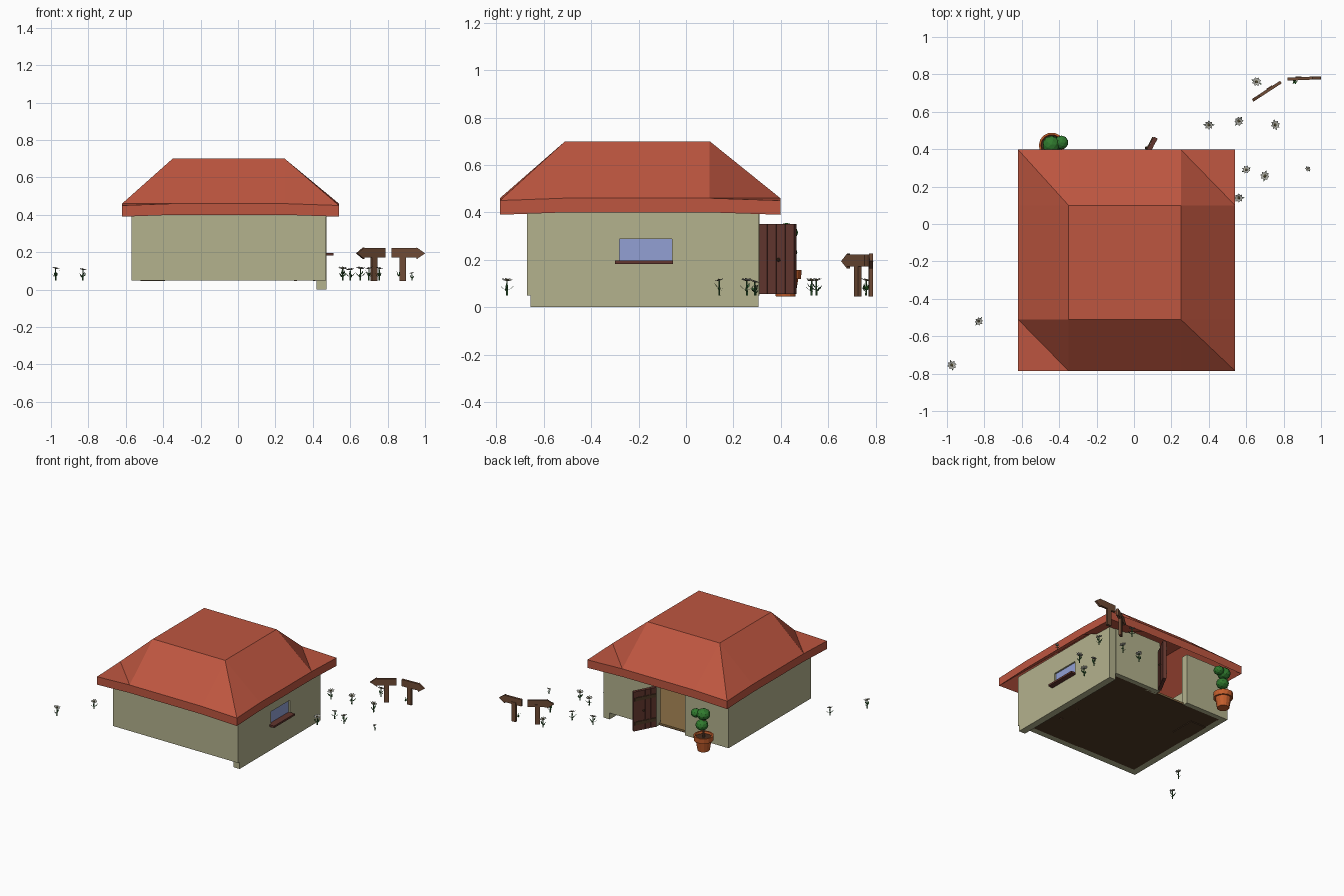
import bpy, bmesh, math
from mathutils import Matrix, Vector

if "Cube" in bpy.data.objects:
    bpy.data.objects.remove(bpy.data.objects["Cube"])


def mat(name, r, g, b):
    m = bpy.data.materials.new(name)
    m.diffuse_color = [((c / 255 + 0.055) / 1.055) ** 2.4 for c in (r, g, b)] + [1]
    m.use_nodes = True
    m.node_tree.nodes["Principled BSDF"].inputs["Base Color"].default_value = m.diffuse_color
    return m


WALL = mat("plaster", 180, 178, 141)
TILE = mat("roof_tile", 190, 86, 64)
FLOOR = mat("floor_wood", 140, 112, 70)
DARK = mat("dark_wood", 80, 58, 38)
DOOR = mat("door_wood", 98, 54, 46)
SIGN = mat("sign_wood", 112, 76, 54)
GLASS = mat("glass", 146, 160, 212)
CLAY = mat("clay", 196, 94, 44)
SOIL = mat("soil", 70, 45, 30)
LEAF = mat("leaf", 48, 122, 46)
STEM = mat("stem", 56, 104, 56)
PETAL = mat("petal", 172, 172, 164)
SEED = mat("seed", 96, 88, 60)


def finish(name, bm, m):
    bmesh.ops.recalc_face_normals(bm, faces=bm.faces)
    me = bpy.data.meshes.new(name)
    bm.to_mesh(me)
    bm.free()
    ob = bpy.data.objects.new(name, me)
    bpy.context.collection.objects.link(ob)
    me.materials.append(m)
    return ob


def add_box(bm, lo, hi, xf=Matrix()):
    lo, hi = Vector(lo), Vector(hi)
    bmesh.ops.create_cube(bm, size=1, matrix=xf @ Matrix.Translation((lo + hi) / 2)
                          @ Matrix.Diagonal((*(hi - lo), 1)))


def boxes(name, m, *spans, xf=Matrix()):
    bm = bmesh.new()
    for lo, hi in spans:
        add_box(bm, lo, hi, xf)
    return finish(name, bm, m)


def lathe(name, profile, loc, m, n=14):
    bm = bmesh.new()
    vs = [bm.verts.new((r, 0, z)) for r, z in profile]
    es = [bm.edges.new(p) for p in zip(vs, vs[1:])]
    bmesh.ops.spin(bm, geom=vs + es, axis=(0, 0, 1), cent=(0, 0, 0),
                   steps=n, angle=2 * math.pi)
    bmesh.ops.remove_doubles(bm, verts=bm.verts, dist=1e-4)
    bmesh.ops.translate(bm, verts=bm.verts, vec=loc)
    return finish(name, bm, m)


# walls and floor
TOP = 0.43
boxes("front_wall", WALL, ((-.57, -.67, .05), (.47, -.62, TOP)))
boxes("left_wall", WALL, ((-.57, -.62, .05), (-.52, .26, TOP)))
boxes("back_wall_left", WALL, ((-.57, .26, .05), (-.21, .31, TOP)))
boxes("back_wall_right", WALL, ((.03, .26, .05), (.42, .31, TOP)))
right_wall = boxes("right_wall", WALL, ((.42, -.655, 0), (.472, .305, TOP)))
boxes("floor", FLOOR, ((-.525, -.625, .056), (.425, .275, .066)))
boxes("floor_underside", DARK, ((-.525, -.625, .05), (.425, .275, .057)))

# window opening, pane and sill
cutter = boxes("window_cutter", WALL, ((.38, -.28, .195), (.52, -.06, .288)))
cutter.hide_render = True
cutter.hide_viewport = True
cut = right_wall.modifiers.new("window", "BOOLEAN")
cut.object = cutter
cut.solver = "EXACT"
boxes("window_pane", GLASS, ((.45, -.28, .195), (.46, -.06, .288)))
boxes("window_sill", DOOR, ((.42, -.30, .182), (.51, -.055, .196)))

# roof: flat-topped grid with one consistent diagonal, shifted copy below, rim between
xs, ys = (-.62, -.35, .25, .54), (-.785, -.51, .10, .398)


def roof_z(i, j):
    inner = (i in (1, 2)) + (j in (1, 2))
    return (.45, .46, .70)[inner]


bm = bmesh.new()
layers = [[[bm.verts.new((x, y, roof_z(i, j) + d)) for j, y in enumerate(ys)]
           for i, x in enumerate(xs)] for d in (0, -.06)]
for g in layers:
    for i in range(3):
        for j in range(3):
            bm.faces.new((g[i][j], g[i + 1][j], g[i][j + 1]))
            bm.faces.new((g[i + 1][j], g[i + 1][j + 1], g[i][j + 1]))
rim = [(0, 0), (1, 0), (2, 0), (3, 0), (3, 1), (3, 2), (3, 3), (2, 3), (1, 3), (0, 3), (0, 2), (0, 1)]
for (a, b), (c, d) in zip(rim, rim[1:] + rim[:1]):
    u, l = layers
    bm.faces.new((u[a][b], u[c][d], l[c][d], l[a][b]))
finish("roof", bm, TILE)

# open door: planks, battens, knobs
swing = Matrix.Translation((.035, .31, 0)) @ Matrix.Rotation(math.radians(62), 4, "Z")
w = .172 / 4
boxes("door", DOOR, *[((i * w + .001, -.012, .055), ((i + 1) * w - .001, .012, .35)) for i in range(4)],
      ((0, -.009, .057), (.172, .009, .348)), xf=swing)
boxes("door_battens", DARK, *[((.005, .012, z), (.167, .017, z + .025)) for z in (.10, .28)], xf=swing)
bm = bmesh.new()
for s in (-1, 1):
    bmesh.ops.create_icosphere(bm, subdivisions=1, radius=.009,
                               matrix=swing @ Matrix.Translation((.10, s * .018, .20)))
finish("door_knobs", bm, DARK)

# simple furniture whose feet show under the floor
boxes("chest", DARK, ((-.52, -.05, .045), (-.39, .14, .14)))
boxes("table", SIGN, ((.29, -.42, .15), (.42, -.22, .165)),
      *[((x, y, .046), (x + .015, y + .015, .15)) for x in (.30, .40) for y in (-.41, -.245)])

# potted topiary
P = (-.44, .42, 0)
lathe("pot", [(0, .045), (.042, .045), (.055, .12), (.067, .12), (.069, .158), (.058, .158),
              (.055, .14)], P, CLAY)
lathe("pot_soil", [(0, .142), (.057, .142)], P, SOIL)
lathe("topiary_trunk", [(0, .14), (.009, .14), (.007, .31), (0, .31)], P, SIGN, 6)
bm = bmesh.new()
for x, y, z, r in ((-.43, .425, .232, .045), (-.442, .424, .315, .048), (-.388, .436, .315, .037)):
    bmesh.ops.create_icosphere(bm, subdivisions=2, radius=r, matrix=Matrix.Translation((x, y, z))
                               @ Matrix.Diagonal((1, 1, .85, 1)))
finish("topiary_leaves", bm, LEAF)


# arrow signs
def arrow_sign(name, loc, deg, length, flip, post_x):
    xf = Matrix.Translation(loc) @ Matrix.Rotation(math.radians(deg), 4, "Z")
    h = length / 2
    pts = [(-h, .172), (h - .045, .172), (h - .045, .163), (h, .194),
           (h - .045, .226), (h - .045, .222), (-h, .222)]
    bm = bmesh.new()
    f = bm.faces.new([bm.verts.new((flip * x, -.008, z)) for x, z in pts])
    ext = bmesh.ops.extrude_face_region(bm, geom=[f])["geom"]
    bmesh.ops.translate(bm, verts=[v for v in ext if isinstance(v, bmesh.types.BMVert)], vec=(0, .016, 0))
    bm.transform(xf)
    finish(name + "_board", bm, SIGN)
    boxes(name + "_post", SIGN, ((post_x - .017, -.006, .045), (post_x + .017, .012, .19)), xf=xf)


arrow_sign("left_sign", (.71, .71, 0), 33, .18, -1, .022)
arrow_sign("right_sign", (.91, .778, 0), 2.5, .18, 1, -.03)


# flowers
def add_leaf(bm, xf, angle, z, reach, rise, width):
    rot = xf @ Matrix.Rotation(angle, 4, "Z")
    path = [(0, z, .3), (reach * .55, z + rise * .35, 1), (reach, z + rise, .1)]
    rows = [[bm.verts.new(rot @ Vector((x, s * width * k, h))) for s in (-1, 1)] for x, h, k in path]
    for a, b in zip(rows, rows[1:]):
        bm.faces.new((a[0], b[0], b[1], a[1]))


def flower(i, x, y, s, turn):
    xf = Matrix.Translation((x, y, .05)) @ Matrix.Rotation(turn, 4, "Z") @ Matrix.Scale(s, 4)
    bm = bmesh.new()
    bmesh.ops.create_cone(bm, cap_ends=True, segments=5, radius1=.0045, radius2=.003, depth=.062,
                          matrix=xf @ Matrix.Translation((0, 0, .031)))
    for a, z, r in ((0, .02, .03), (math.pi, .02, .03), (1.6, .014, .02), (4.4, .03, .02)):
        add_leaf(bm, xf, a, z, r, .022, .006)
    finish(f"flower_stem_{i}", bm, STEM)
    head = xf @ Matrix.Translation((0, 0, .062)) @ Matrix.Rotation(.25, 4, "X")
    bm = bmesh.new()
    for k in range(8):
        add_leaf(bm, head, k * math.pi / 4, 0, .025, .006, .0085)
    finish(f"flower_petals_{i}", bm, PETAL)
    bm = bmesh.new()
    bmesh.ops.create_icosphere(bm, subdivisions=1, radius=.009, matrix=head
                               @ Matrix.Translation((0, 0, .003)) @ Matrix.Diagonal((1, 1, .6, 1)))
    finish(f"flower_center_{i}", bm, SEED)


spots = [(.40, .53, 1), (.56, .55, 1), (.755, .53, 1), (.655, .76, 1), (.60, .29, .9), (.70, .257, 1),
         (.93, .295, .6), (.56, .14, 1), (-.83, -.52, .9), (-.975, -.755, 1)]
for i, (x, y, s) in enumerate(spots):
    flower(i, x, y, s, .9 * i)

# grass tuft on the right sign
bm = bmesh.new()
for k in range(5):
    add_leaf(bm, Matrix.Translation((.86, .76, .07)), k * 1.256, 0, .014, .03, .004)
finish("sign_grass", bm, LEAF)
